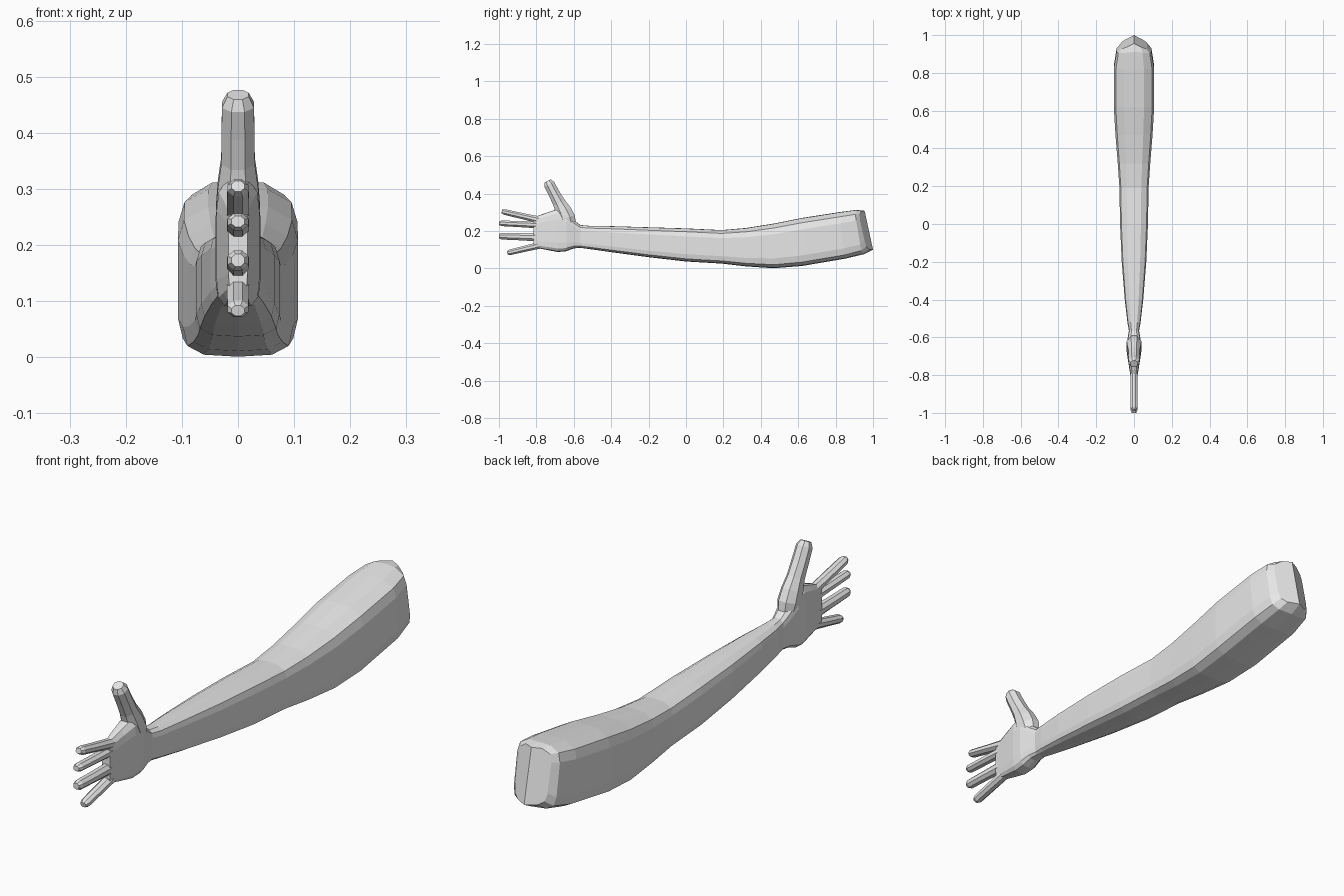
import bpy, bmesh, math
from mathutils import Vector

if "Cube" in bpy.data.objects:
    bpy.data.objects.remove(bpy.data.objects["Cube"])

skin = bpy.data.materials.new("plain_grey")
skin.diffuse_color = (0.8, 0.8, 0.8, 1)
skin.use_nodes = True
skin.node_tree.nodes["Principled BSDF"].inputs["Base Color"].default_value = skin.diffuse_color

# half of the rounded-box cross-section: (share of half width, share of height)
HALF = [(0, 1), (.5, .993), (.9, .9), (1, .76), (1, .22), (.92, .08), (.62, .015), (0, 0)]
SECTION = HALF + [(-x, f) for x, f in HALF[-2:0:-1]]


def finish(name, bm):
    bmesh.ops.recalc_face_normals(bm, faces=bm.faces)
    mesh = bpy.data.meshes.new(name)
    bm.to_mesh(mesh)
    bm.free()
    mesh.materials.append(skin)
    obj = bpy.data.objects.new(name, mesh)
    bpy.context.collection.objects.link(obj)


def bridge(bm, rings):
    n = len(rings[0])
    for a, b in zip(rings, rings[1:]):
        for i in range(n):
            j = (i + 1) % n
            bm.faces.new((a[i], a[j], b[j], b[i]))


def tube(name, path):
    """Eight-sided digit; path entries are (y, z, half width in x, half depth)."""
    bm = bmesh.new()
    pts = [Vector((0, p[0], p[1])) for p in path]
    rings = []
    for k, (y, z, w, r) in enumerate(path):
        d = (pts[min(k + 1, len(pts) - 1)] - pts[max(k - 1, 0)]).normalized()
        side = Vector((0, -d.z, d.y))
        ring = []
        for i in range(8):
            t = math.radians(22.5 + 45 * i)
            ring.append(bm.verts.new(pts[k] + Vector((1.08 * w * math.cos(t), 0, 0))
                                     + side * (1.08 * r * math.sin(t))))
        rings.append(ring)
    bridge(bm, rings)
    bm.faces.new(rings[0])
    bm.faces.new(rings[-1])
    finish(name, bm)


# arm and palm: (y, bottom z, top z, half width, backward slant of the lower edge, centre bulge)
STATIONS = [
    (-.815, .115, .272, .017, 0, 0),
    (-.79, .108, .282, .021, 0, 0),
    (-.74, .098, .300, .029, 0, 0),
    (-.685, .088, .318, .038, 0, 0),
    (-.64, .092, .300, .040, 0, 0),
    (-.60, .107, .258, .033, 0, 0),
    (-.565, .110, .232, .027, 0, 0),
    (-.52, .104, .228, .035, 0, 0),
    (-.40, .087, .226, .049, 0, 0),
    (-.20, .060, .220, .065, 0, 0),
    (0, .037, .214, .074, 0, 0),
    (.19, .026, .205, .077, 0, 0),
    (.32, .011, .216, .086, 0, 0),
    (.47, .001, .240, .098, 0, 0),
    (.62, .013, .270, .107, 0, 0),
    (.82, .052, .301, .106, .03, 0),
    (.90, .076, .313, .092, .04, .012),
    (.92, .100, .308, .070, .045, .035),
]
bm = bmesh.new()
rings = []
for y, lo, hi, w, slant, bulge in STATIONS:
    rings.append([bm.verts.new((x * w, y + slant * (1 - f) + bulge * (1 - abs(x)),
                                lo + f * (hi - lo))) for x, f in SECTION])
bridge(bm, rings)
bm.faces.new(rings[0])
# upper arm end: two flat panels meeting at a ridge
end, h = rings[-1], len(HALF)
bm.faces.new(end[:h])
bm.faces.new(end[h - 1:] + end[:1])
finish("arm_and_palm", bm)

# fingers: base point, tip point, half thickness
FINGERS = {
    "index_finger": ((-.78, .258), (-.985, .305), .016),
    "middle_finger": ((-.78, .232), (-1.0, .242), .016),
    "ring_finger": ((-.78, .166), (-1.0, .173), .019),
    "little_finger": ((-.77, .127), (-.955, .083), .016),
}
for name, (a, b, r) in FINGERS.items():
    a, b = Vector(a), Vector(b)
    path = []
    for t, s in ((0, 1.25), (.2, 1.1), (.55, 1), (.93, .95), (1, .6)):
        p = a.lerp(b, t)
        path.append((p.x, p.y, .0195 * (s if t > .5 else 1), r * s))
    tube(name, path)

# thumb with a broad root blending into the wrist
tube("thumb", [
    (-.625, .215, .030, .040),
    (-.640, .270, .039, .048),
    (-.656, .308, .036, .043),
    (-.678, .350, .030, .034),
    (-.705, .400, .0295, .030),
    (-.731, .450, .0285, .029),
    (-.740, .468, .019, .019),
])
